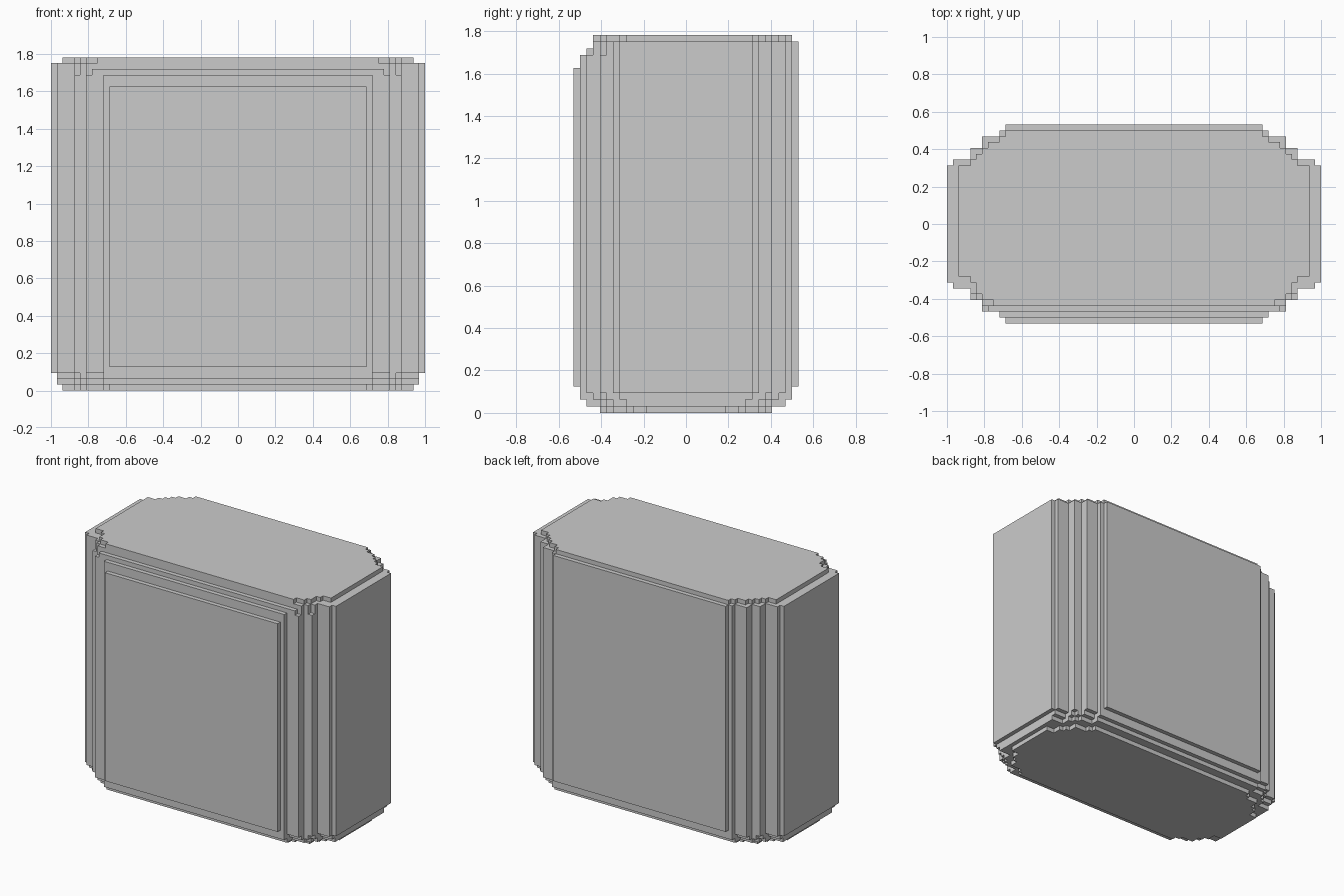
import bpy, bmesh

if "Cube" in bpy.data.objects:
    bpy.data.objects.remove(bpy.data.objects["Cube"])

UNIT = 1 / 32  # size of one step

# Corner staircases as (half width, depth) pairs, in steps
FULL = [(32, 10), (31, 11), (28, 13), (26, 15), (23, 16), (22, 17)]
NO_PANEL = FULL[:-1]
FOOT = [(30, 6), (28, 8), (27, 9), (26, 11), (23, 12), (22, 13)]
LOW = [(31, 9), (28, 11), (27, 12), (26, 13), (23, 15)]
LIP = [(31, 10), (28, 12), (27, 13), (26, 14), (23, 16)]
LID_BACK = [(30, 10), (28, 11), (27, 12), (26, 13), (25, 14), (23, 15), (22, 16)]
LID_FRONT = [(30, 9), (28, 10), (27, 12), (26, 13), (24, 14)]
RIM = [(32, 10), (31, 11), (28, 12), (27, 13), (26, 14)]

# Layers from bottom to top: start, end, front staircase, back staircase
LAYERS = [
    (0, 1, FOOT, FOOT),
    (1, 2, LOW, LOW),
    (2, 3, LIP, LIP),
    (3, 4, NO_PANEL, NO_PANEL),
    (4, 52, FULL, FULL),
    (52, 54, NO_PANEL, FULL),
    (54, 55, RIM + [(25, 15)], FULL),
    (55, 56, RIM, FULL),
    (56, 57, LID_FRONT, LID_BACK),
]


def stepped_body(name, layers):
    """Skin the outside of a stack of stepped layers as one closed mesh."""
    pairs = [p for l in layers for side in l[2:] for p in side]
    xs = sorted({s * p[0] for p in pairs for s in (-1, 1)})
    ys = sorted({s * p[1] for p in pairs for s in (-1, 1)})
    zs = [l[0] for l in layers] + [layers[-1][1]]

    def solid(c):
        i, j, k = c
        if not (0 <= i < len(xs) - 1 and 0 <= j < len(ys) - 1 and 0 <= k < len(layers)):
            return False
        x = abs(xs[i] + xs[i + 1]) / 2
        y = (ys[j] + ys[j + 1]) / 2
        side = layers[k][2] if y < 0 else layers[k][3]
        return any(x < w and abs(y) < d for w, d in side)

    bm = bmesh.new()
    verts = {}

    def vert(c):
        if c not in verts:
            verts[c] = bm.verts.new((xs[c[0]] * UNIT, ys[c[1]] * UNIT, zs[c[2]] * UNIT))
        return verts[c]

    for i in range(len(xs) - 1):
        for j in range(len(ys) - 1):
            for k in range(len(layers)):
                cell = (i, j, k)
                if not solid(cell):
                    continue
                for axis in range(3):
                    for s in (0, 1):
                        near = list(cell)
                        near[axis] += 2 * s - 1
                        if solid(near):
                            continue
                        u, v = (axis + 1) % 3, (axis + 2) % 3
                        ring = []
                        for a, b in ((0, 0), (1, 0), (1, 1), (0, 1)):
                            c = list(cell)
                            c[axis] += s
                            c[u] += a
                            c[v] += b
                            ring.append(vert(tuple(c)))
                        bm.faces.new(ring if s else ring[::-1])

    mesh = bpy.data.meshes.new(name)
    bm.to_mesh(mesh)
    bm.free()
    obj = bpy.data.objects.new(name, mesh)
    bpy.context.collection.objects.link(obj)
    return obj


# Block with stepped edges and raised front and back panels
stepped_body("stepped_block", LAYERS)
